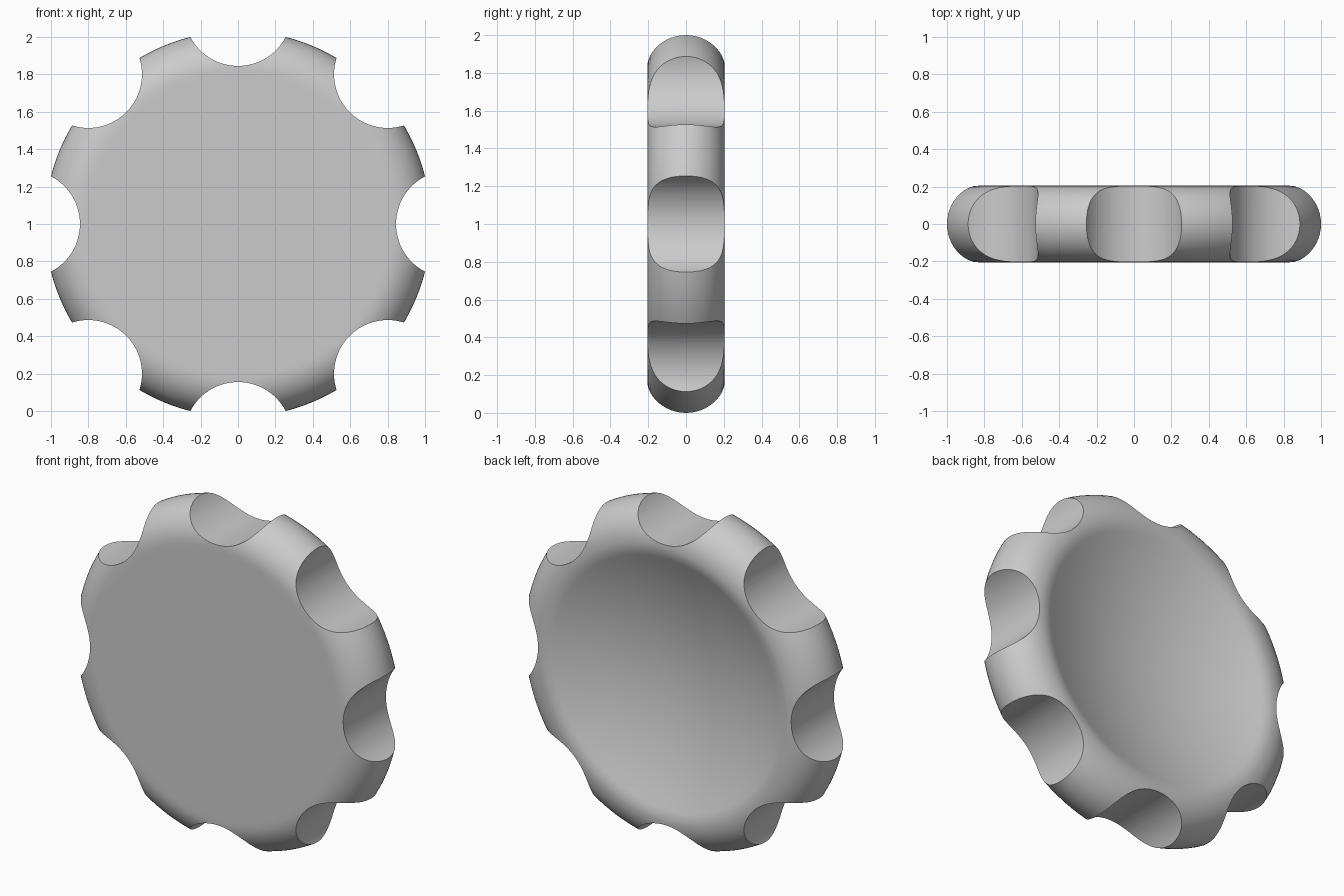
import bpy, bmesh
from math import sin, cos, pi, radians
from mathutils import Matrix, Vector

if "Cube" in bpy.data.objects:
    bpy.data.objects.remove(bpy.data.objects["Cube"], do_unlink=True)

OUTER = 1.032            # full radius of the wheel
HALF = 0.205             # half thickness, also the rim rounding
FLAT = OUTER - HALF      # radius where the rounding starts
DISH, DISH_R = 0.175, 0.79   # depth and radius of the hollow in the back
LIP = FLAT - DISH_R      # half width of the softened lip of the hollow
GRIP_R, GRIP_AT = 0.287, 1.132
GRIPS = 8
CENTRE = Vector((0, 0, 1))

grey = bpy.data.materials.new("plain grey")
grey.use_nodes = True
grey.diffuse_color = (0.6, 0.6, 0.6, 1)
grey.node_tree.nodes["Principled BSDF"].inputs["Base Color"].default_value = (0.6, 0.6, 0.6, 1)


def add_object(name, bm):
    bmesh.ops.recalc_face_normals(bm, faces=bm.faces)
    mesh = bpy.data.meshes.new(name)
    bm.to_mesh(mesh)
    bm.free()
    mesh.materials.append(grey)
    obj = bpy.data.objects.new(name, mesh)
    bpy.context.collection.objects.link(obj)
    return obj


def dish_y(r):
    return HALF - DISH * (1 - (r / DISH_R) ** 2)


# Wheel profile: flat front, half-round rim, soft lip, shallow bowl in the back
profile = [(0, -HALF), (FLAT * 0.6, -HALF), (FLAT * 0.97, -HALF)]
for i in range(25):
    a = -pi / 2 + pi * i / 24
    profile.append((FLAT + HALF * cos(a), HALF * sin(a)))
inner = DISH_R - LIP
for i in range(1, 7):
    t = i / 6
    drop = HALF - dish_y(inner)
    profile.append((FLAT - 2 * LIP * t, HALF - drop * t * t))
for i in range(15, -1, -1):
    r = inner * i / 16
    profile.append((r, dish_y(r)))

bm = bmesh.new()
verts = [bm.verts.new((r, y, 0)) for r, y in profile]
edges = [bm.edges.new(pair) for pair in zip(verts, verts[1:])]
bmesh.ops.spin(bm, geom=verts + edges, cent=(0, 0, 0), axis=(0, 1, 0),
               angle=2 * pi, steps=128, use_duplicate=False)
bmesh.ops.remove_doubles(bm, verts=bm.verts, dist=0.0005)
bmesh.ops.translate(bm, verts=bm.verts, vec=CENTRE)
wheel = add_object("grip_wheel", bm)

# Round finger grips cut across the rim
bm = bmesh.new()
for k in range(GRIPS):
    a = 2 * pi * k / GRIPS
    place = Matrix.Translation(CENTRE + GRIP_AT * Vector((cos(a), 0, sin(a))))
    bmesh.ops.create_cone(bm, cap_ends=True, segments=96, radius1=GRIP_R,
                          radius2=GRIP_R, depth=1,
                          matrix=place @ Matrix.Rotation(pi / 2, 4, "X"))
cutter = add_object("grip_cutter", bm)
cutter.hide_render = True

cut = wheel.modifiers.new("finger grips", "BOOLEAN")
cut.operation = "DIFFERENCE"
cut.solver = "EXACT"
cut.object = cutter

bpy.ops.object.select_all(action="DESELECT")
wheel.select_set(True)
bpy.context.view_layer.objects.active = wheel
bpy.ops.object.modifier_apply(modifier=cut.name)
bpy.data.objects.remove(cutter, do_unlink=True)
bpy.ops.object.shade_smooth_by_angle(angle=radians(30))
